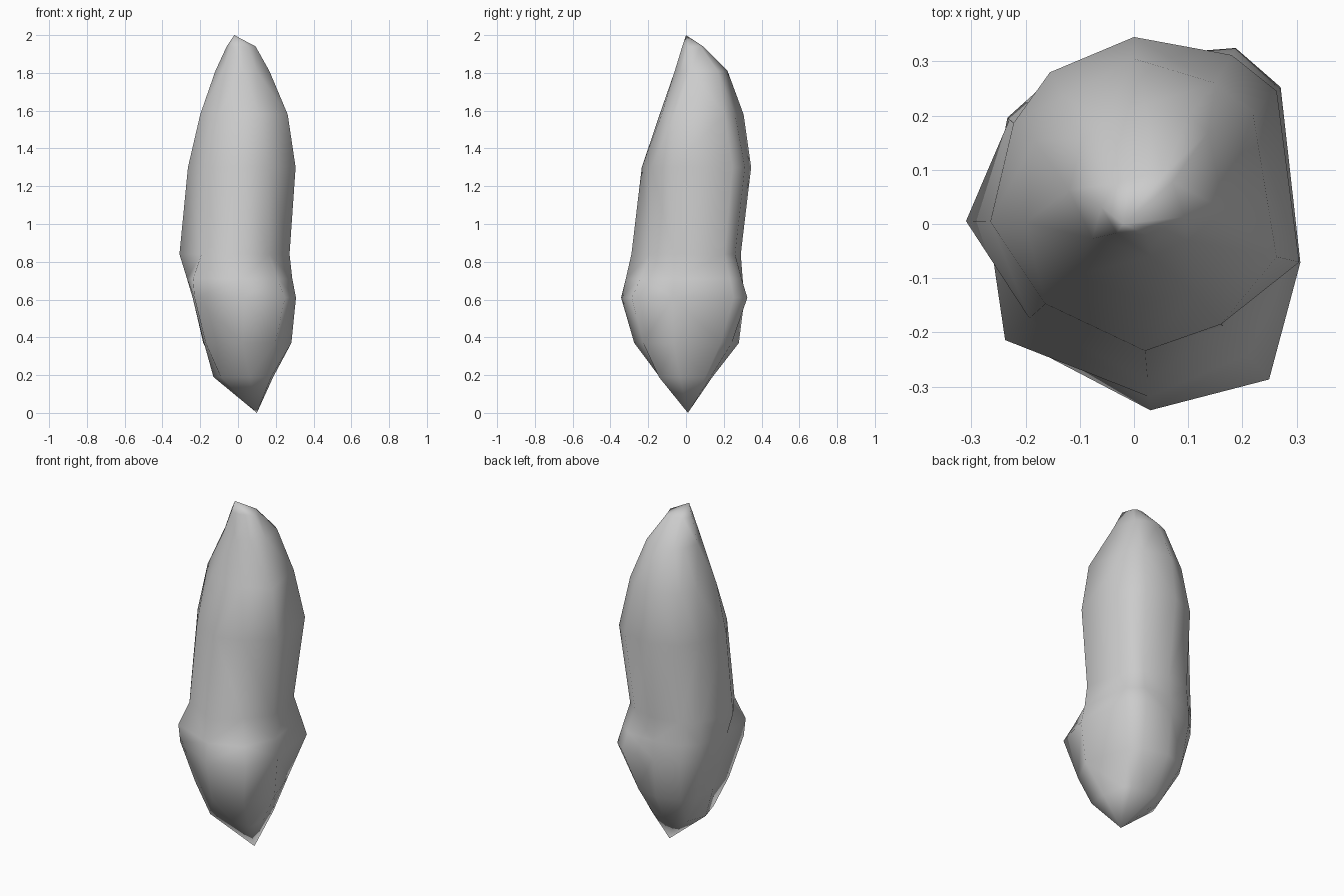
import bpy
import bmesh
from math import cos, sin, radians

cube = bpy.data.objects.get("Cube")
if cube:
    bpy.data.objects.remove(cube, do_unlink=True)

# Grey stone material
stone = bpy.data.materials.new("grey_stone")
stone.use_nodes = True
stone_colour = (0.6, 0.6, 0.6, 1)
stone.diffuse_color = stone_colour
stone.node_tree.nodes["Principled BSDF"].inputs["Base Color"].default_value = stone_colour

# Directions of the long ridges, in degrees counter-clockwise from +x
RIDGES = (-13, 43, 60, 90, 119, 140, 179, 222, 275, 311)

# Cross-sections: height, centre x, centre y, then the reach of each ridge
# in hundredths
SECTIONS = [
    (0.19, 0.05, 0, (14, 15, 15, 14, 16, 18, 18, 19, 14, 19)),
    (0.37, 0, 0, (29, 27, 28, 28, 27, 24, 18, 23, 27.5, 30)),
    (0.61, 0, 0, (31.5, 37, 37.5, 31, 31, 30, 24, 31, 34.5, 38)),
    (0.71, 0, 0, (29.5, 34, 34, 30, 31, 30.5, 27, 32, 32, 32)),
    (0.84, 0, 0, (28, 30, 30, 29, 30, 30, 31, 26, 29, 25)),
    (1.3, 0, 0, (31.3, 36, 36, 34.5, 32, 29, 26.5, 22, 23.5, 24.5)),
    (1.58, 0, 0, (27, 30, 30, 30.5, 27, 24, 20, 14, 14, 17)),
    (1.81, 0.02, 0.06, (15, 16, 16, 16, 15, 15, 14, 13, 12, 12)),
    (1.94, 0.02, 0.03, (7.5, 7, 7, 6, 6, 7, 8, 7, 5, 5)),
]
BOTTOM_TIP = (0.1, 0.01, 0)
TOP_TIP = (-0.02, 0, 2)


def add_ring(bm, height, cx, cy, reaches):
    """Add one closed ring of vertices, one per ridge."""
    return [bm.verts.new((cx + r / 100 * cos(radians(a)),
                          cy + r / 100 * sin(radians(a)), height))
            for a, r in zip(RIDGES, reaches)]


def neighbours(ring):
    """Pair each vertex with the next one around the ring."""
    return zip(ring, ring[1:] + ring[:1])


# Standing stone: stacked rings closed by a tip at each end
bm = bmesh.new()
rings = [add_ring(bm, *section) for section in SECTIONS]
bottom = bm.verts.new(BOTTOM_TIP)
top = bm.verts.new(TOP_TIP)
for lower, upper in zip(rings, rings[1:]):
    for (a, b), (c, d) in zip(neighbours(lower), neighbours(upper)):
        bm.faces.new((a, b, d, c))
for a, b in neighbours(rings[0]):
    bm.faces.new((b, a, bottom))
for a, b in neighbours(rings[-1]):
    bm.faces.new((a, b, top))
bmesh.ops.triangulate(bm, faces=bm.faces[:])
bmesh.ops.recalc_face_normals(bm, faces=bm.faces[:])
for face in bm.faces:
    face.smooth = True

mesh = bpy.data.meshes.new("standing_stone")
bm.to_mesh(mesh)
bm.free()
mesh.materials.append(stone)
rock = bpy.data.objects.new("standing_stone", mesh)
bpy.context.collection.objects.link(rock)
